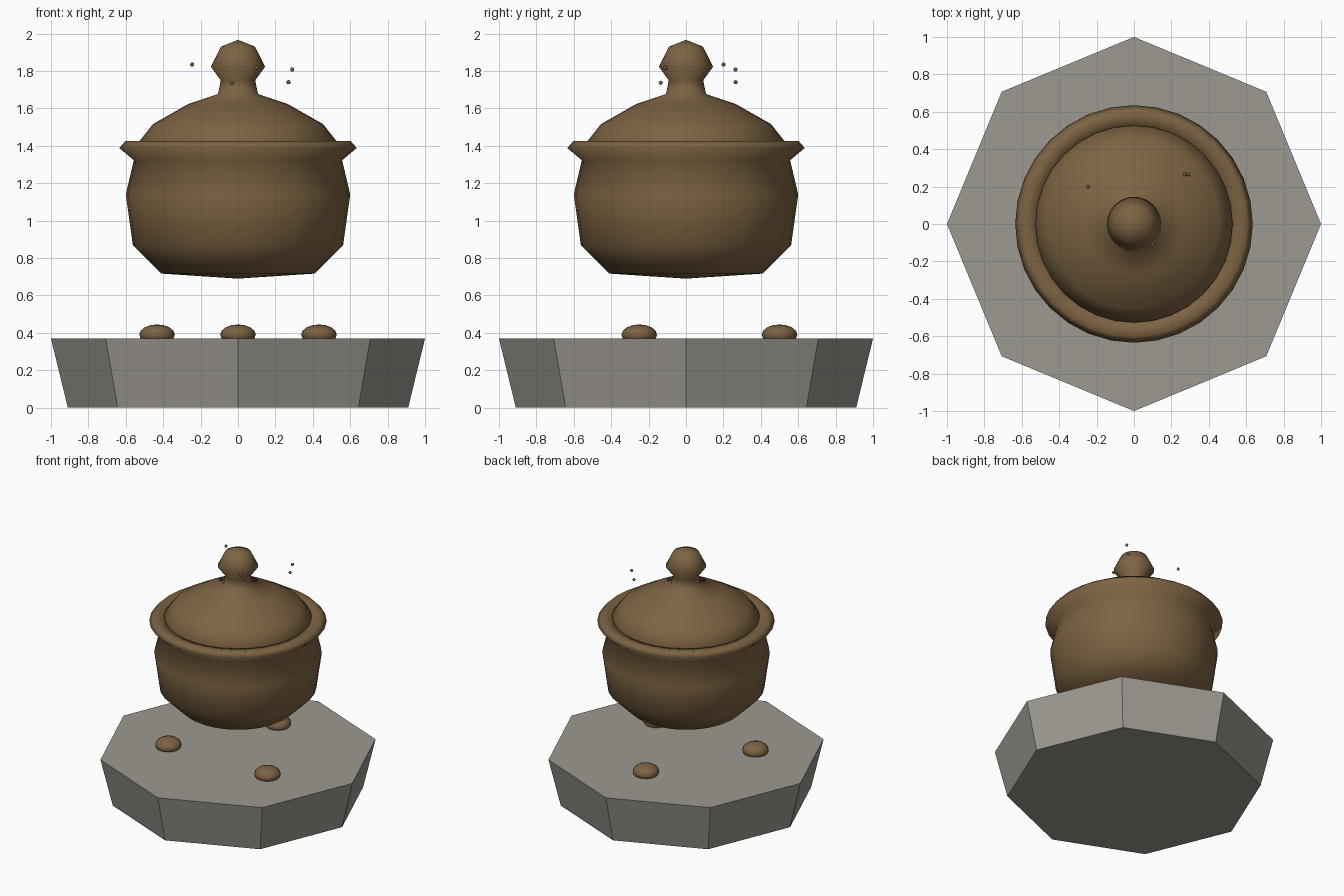
import bpy, bmesh, math

cube = bpy.data.objects.get("Cube")
if cube:
    bpy.data.objects.remove(cube, do_unlink=True)


def material(name, rgb):
    mat = bpy.data.materials.new(name)
    mat.use_nodes = True
    mat.diffuse_color = (*rgb, 1)
    mat.node_tree.nodes["Principled BSDF"].inputs["Base Color"].default_value = (*rgb, 1)
    return mat


clay = material("brown clay", (0.205, 0.125, 0.055))
stone = material("grey stone", (0.335, 0.32, 0.285))


def finish(name, bm, mat, smooth=True):
    bmesh.ops.recalc_face_normals(bm, faces=bm.faces)
    for face in bm.faces:
        face.smooth = smooth
    mesh = bpy.data.meshes.new(name)
    bm.to_mesh(mesh)
    bm.free()
    mesh.materials.append(mat)
    obj = bpy.data.objects.new(name, mesh)
    bpy.context.collection.objects.link(obj)
    return obj


def lathe(name, profile, mat, steps=32):
    """Turn a closed (radius, height) profile around the z axis."""
    bm = bmesh.new()
    verts = [bm.verts.new((r, 0, z)) for r, z in profile]
    edges = [bm.edges.new(pair) for pair in zip(verts, verts[1:])]
    bmesh.ops.spin(bm, geom=verts + edges, cent=(0, 0, 0), axis=(0, 0, 1),
                   angle=math.tau, steps=steps, use_duplicate=False)
    bmesh.ops.remove_doubles(bm, verts=bm.verts, dist=0.0005)
    return finish(name, bm, mat)


def ball(name, centre, radius, height, mat, segments, rings):
    bm = bmesh.new()
    bmesh.ops.create_uvsphere(bm, u_segments=segments, v_segments=rings, radius=1)
    bmesh.ops.scale(bm, vec=(radius, radius, height), verts=bm.verts)
    bmesh.ops.translate(bm, vec=centre, verts=bm.verts)
    return finish(name, bm, mat)


# Octagonal stone plinth, wider at the top
bm = bmesh.new()
bmesh.ops.create_cone(bm, cap_ends=True, segments=8, radius1=0.91, radius2=1, depth=0.37)
bmesh.ops.translate(bm, vec=(0, 0, 0.185), verts=bm.verts)
turn = math.atan2(bm.verts[0].co.y, bm.verts[0].co.x) if bm.verts.ensure_lookup_table() is None else 0
for v in bm.verts:
    a = math.atan2(v.co.y, v.co.x) - turn
    r = math.hypot(v.co.x, v.co.y)
    v.co.x, v.co.y = r * math.cos(a), r * math.sin(a)
finish("plinth", bm, stone, smooth=False)

# Three round feet on the plinth
for i in range(3):
    a = math.radians(90 + 120 * i)
    ball(f"foot_{i + 1}", (0.5 * math.cos(a), 0.5 * math.sin(a), 0.39),
         0.095, 0.055, clay, 16, 8)

# Pot body with flared rim and hollow inside
lathe("pot", [(0, 0.69), (0.41, 0.717), (0.562, 0.868), (0.6, 1.14), (0.557, 1.323),
              (0.635, 1.388), (0.603, 1.425), (0.525, 1.41), (0.5, 1.32), (0.53, 1.14),
              (0.5, 0.9), (0.38, 0.79), (0, 0.77)], clay)

# Domed lid with its knob
lathe("lid", [(0, 1.4), (0.52, 1.4)], clay)
lathe("lid_dome", [(0.52, 1.4), (0.527, 1.425), (0.455, 1.516), (0.267, 1.623),
                   (0.107, 1.677), (0.092, 1.75), (0.145, 1.823), (0.092, 1.93),
                   (0, 1.967)], clay)

# Small beads floating around the knob
beads = [(-0.245, 0.2, 1.835), (0.29, 0.265, 1.808), (0.27, 0.265, 1.74),
         (-0.032, -0.135, 1.737), (0.1, -0.11, 1.817)]
for i, spot in enumerate(beads):
    ball(f"bead_{i + 1}", spot, 0.011, 0.011, clay, 8, 6)
